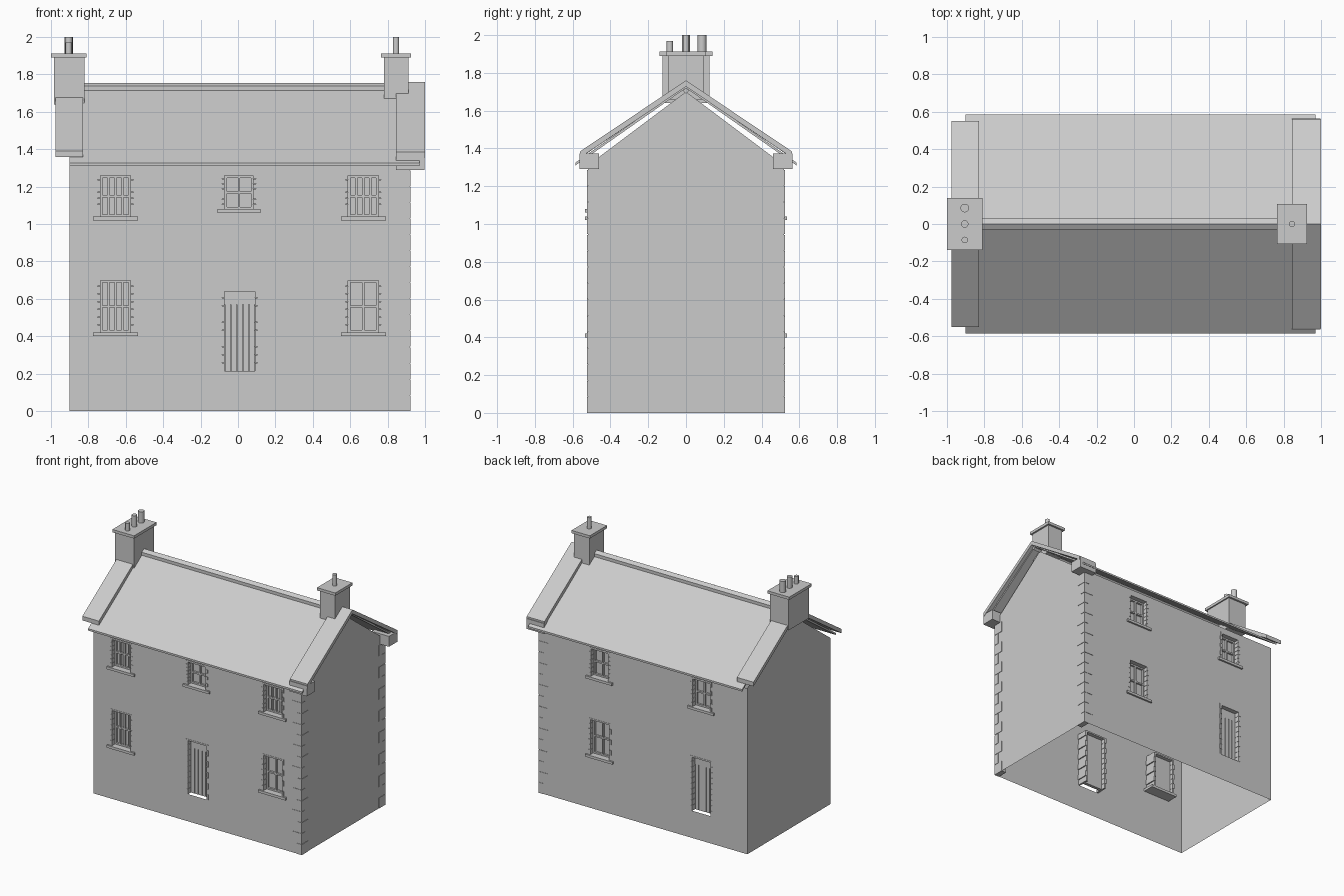
import bpy, bmesh
from mathutils import Vector

if "Cube" in bpy.data.objects:
    bpy.data.objects.remove(bpy.data.objects["Cube"], do_unlink=True)

stone = bpy.data.materials.new("pale_grey_stone")
stone.use_nodes = True
GREY = (0.6, 0.6, 0.6, 1)
stone.diffuse_color = GREY
stone.node_tree.nodes["Principled BSDF"].inputs["Base Color"].default_value = GREY


def finish(name, bm, smooth=False):
    mesh = bpy.data.meshes.new(name)
    bm.to_mesh(mesh)
    bm.free()
    mesh.materials.append(stone)
    obj = bpy.data.objects.new(name, mesh)
    bpy.context.collection.objects.link(obj)
    for p in mesh.polygons:
        p.use_smooth = smooth and len(p.vertices) == 4
    return obj


def add_box(bm, x0, x1, y0, y1, z0, z1):
    verts = bmesh.ops.create_cube(bm, size=1)["verts"]
    low, high = Vector((x0, min(y0, y1), z0)), Vector((x1, max(y0, y1), z1))
    for v in verts:
        v.co = (low + high) / 2 + v.co * (high - low)


def boxes(name, items):
    bm = bmesh.new()
    for item in items:
        add_box(bm, *item)
    return finish(name, bm)


def prism(name, profile, x0, x1):
    """Extrude a (y, z) outline along x."""
    bm = bmesh.new()
    face = bm.faces.new([bm.verts.new((x0, y, z)) for y, z in profile])
    new = bmesh.ops.extrude_face_region(bm, geom=[face])["geom"]
    bmesh.ops.translate(bm, vec=(x1 - x0, 0, 0),
                        verts=[v for v in new if isinstance(v, bmesh.types.BMVert)])
    bmesh.ops.recalc_face_normals(bm, faces=bm.faces)
    return finish(name, bm)


def chevron(name, half, ridge, eave, thick, x0, x1):
    """Inverted V strip: two slopes meeting at the ridge."""
    return prism(name, [(-half, eave), (0, ridge), (half, eave),
                        (half, eave - thick), (0, ridge - thick), (-half, eave - thick)], x0, x1)


LEFT, RIGHT, DEEP, EAVE, APEX = -0.90, 0.92, 0.52, 1.31, 1.70

# Openings: name, centre x, width, bottom, top, pane columns (0 = door)
front = [("upper_west_window", -0.655, 0.19, 1.04, 1.27, 4),
         ("upper_middle_window", 0.005, 0.18, 1.08, 1.27, 2),
         ("upper_east_window", 0.67, 0.19, 1.04, 1.27, 4),
         ("lower_west_window", -0.655, 0.19, 0.42, 0.71, 4),
         ("lower_east_window", 0.67, 0.19, 0.42, 0.71, 2),
         ("front_door", 0.01, 0.19, 0.215, 0.65, 0)]
back = [("back_upper_east_window", 0.39, 0.18, 1.04, 1.27, 2),
        ("back_upper_west_window", -0.5, 0.18, 1.04, 1.27, 2),
        ("back_lower_window", 0.39, 0.19, 0.42, 0.71, 2),
        ("back_door", -0.5, 0.19, 0.215, 0.65, 0)]


def wall(name, side, openings):
    """Thin wall made of a grid with the opening cells left out."""
    xs, zs = {LEFT, RIGHT}, {0, EAVE}
    for _, c, w, z0, z1, _ in openings:
        xs |= {c - w / 2, c + w / 2}
        zs |= {z0, z1}
    xs, zs = sorted(xs), sorted(zs)
    bm = bmesh.new()
    for xa, xb in zip(xs, xs[1:]):
        for za, zb in zip(zs, zs[1:]):
            mx, mz = (xa + xb) / 2, (za + zb) / 2
            if any(abs(mx - c) < w / 2 and z0 < mz < z1 for _, c, w, z0, z1, _ in openings):
                continue
            ring = [(xa, za), (xb, za), (xb, zb), (xa, zb)]
            if side > 0:
                ring.reverse()
            bm.faces.new([bm.verts.new((x, side * DEEP, z)) for x, z in ring])
    bmesh.ops.remove_doubles(bm, verts=bm.verts, dist=0.0005)
    finish(name, bm)


def opening(side, name, c, w, z0, z1, cols):
    x0, x1 = c - w / 2, c + w / 2
    out, inner = side * (DEEP + 0.002), side * (DEEP - 0.09)
    face, pane = side * (DEEP - 0.035), side * (DEEP - 0.05)
    # Jamb stones in alternating lengths, with a lintel
    blocks = [(x0, x1, out, inner, z1 - 0.012, z1)]
    count = 7 if cols else 10
    step = (z1 - z0) / count
    for i in range(count):
        grow = 0.006 if i % 2 else 0
        za, zb = z0 + i * step, z0 + (i + 1) * step - 0.002
        blocks += [(x0 - grow, x0 + 0.014, out, inner, za, zb),
                   (x1 - 0.014, x1 + grow, out, inner, za, zb)]
    if cols:
        blocks.append((x0 - 0.025, x1 + 0.025, side * (DEEP + 0.014), inner, z0 - 0.02, z0))
    boxes(name + "_surround", blocks)
    # Glazing bars in front of a pane, or planks on a door
    a, b, top = x0 + 0.014, x1 - 0.014, z1 - 0.012
    parts = [(a, b, pane, pane - side * 0.01, z0, top)]
    if cols:
        mid = (z0 + top) / 2
        for z in (z0 + 0.006, mid, top - 0.006):
            parts.append((a, b, face, pane, z - 0.006, z + 0.006))
        for i in range(cols + 1):
            x = a + 0.006 + (b - a - 0.012) * i / cols
            parts.append((x - 0.006, x + 0.006, face, pane, z0, top))
    else:
        parts.append((a, b, face, pane, z1 - 0.08, top))
        plank = (b - a) / 5
        for i in range(5):
            parts.append((a + i * plank + 0.002, a + (i + 1) * plank - 0.002,
                          face, pane, z0, z1 - 0.08))
    boxes(name, parts)


# Walls, doors and windows
for side, label, group in ((-1, "front_wall", front), (1, "back_wall", back)):
    wall(label, side, group)
    for item in group:
        opening(side, *item)
for label, x in (("west_gable_wall", LEFT), ("east_gable_wall", RIGHT)):
    bm = bmesh.new()
    ring = [(-DEEP, 0), (DEEP, 0), (DEEP, EAVE), (0, APEX), (-DEEP, EAVE)]
    if x < 0:
        ring.reverse()
    bm.faces.new([bm.verts.new((x, y, z)) for y, z in ring])
    finish(label, bm)

# Corner stones on the east end, long and short by turns
quoins = []
for side in (-1, 1):
    for i in range(15):
        dx, dy = (0.08, 0.04) if i % 2 else (0.04, 0.08)
        z = i * 0.086
        quoins.append((RIGHT - dx, RIGHT + 0.003, side * (DEEP + 0.003),
                       side * (DEEP - dy), z, z + 0.083))
boxes("corner_stones", quoins)

# Roof, ridge and raised verges
chevron("roof", 0.585, 1.735, 1.325, 0.015, LEFT, 0.97)
chevron("ridge_tiles", 0.03, 1.755, 1.738, 0.025, -0.83, 0.99)
chevron("west_verge", 0.55, 1.76, 1.39, 0.033, -0.975, -0.83)
chevron("east_verge", 0.56, 1.76, 1.385, 0.033, 0.845, 1.0)
prism("ridge_pole", [(-0.016, 1.705), (0, 1.72), (0.016, 1.705), (0, 1.69)], LEFT, 0.98)
boxes("verge_corner_stones", [(0.845, 0.997, s * 0.46, s * 0.565, 1.29, 1.372) for s in (-1, 1)])

# Chimneys
boxes("west_chimney", [(-0.985, -0.82, -0.125, 0.125, 1.64, 1.89),
                       (-1.0, -0.81, -0.14, 0.14, 1.89, 1.912)])
boxes("east_chimney", [(0.78, 0.912, -0.092, 0.092, 1.66, 1.89),
                       (0.765, 0.925, -0.107, 0.107, 1.89, 1.912)])
pots = [("large_pot", -0.905, 0.085, 0.023, 2.0), ("middle_pot", -0.905, 0, 0.02, 2.0),
        ("small_pot", -0.905, -0.085, 0.017, 1.97), ("east_pot", 0.845, 0, 0.017, 2.0)]
for name, x, y, r, top in pots:
    bm = bmesh.new()
    bmesh.ops.create_cone(bm, cap_ends=True, segments=20, radius1=r, radius2=r, depth=top - 1.9)
    bmesh.ops.translate(bm, vec=(x, y, (top + 1.9) / 2), verts=bm.verts)
    finish(name, bm, smooth=True)
